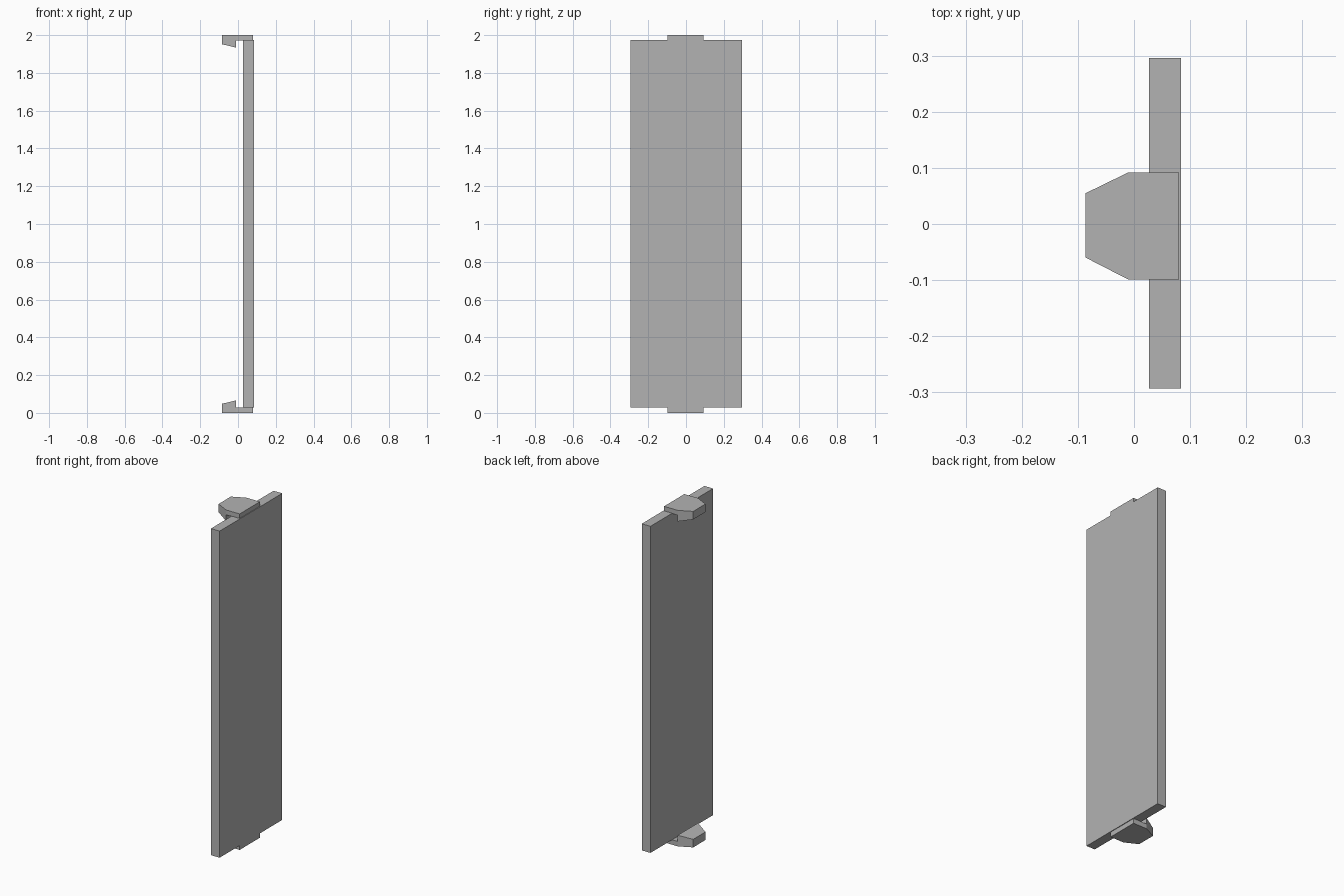
import bpy
import bmesh

cube = bpy.data.objects.get("Cube")
if cube:
    bpy.data.objects.remove(cube, do_unlink=True)

# Single grey material
grey = bpy.data.materials.new("plain_grey")
grey.use_nodes = True
colour = (0.45, 0.45, 0.45, 1)
grey.diffuse_color = colour
grey.node_tree.nodes["Principled BSDF"].inputs["Base Color"].default_value = colour


def finish(name, bm):
    bmesh.ops.recalc_face_normals(bm, faces=bm.faces)
    mesh = bpy.data.meshes.new(name)
    bm.to_mesh(mesh)
    bm.free()
    mesh.materials.append(grey)
    obj = bpy.data.objects.new(name, mesh)
    bpy.context.collection.objects.link(obj)
    return obj


def box(name, low, high):
    bm = bmesh.new()
    bmesh.ops.create_cube(bm, size=1)
    for v in bm.verts:
        v.co = [(a + b) / 2 + c * (b - a) for a, b, c in zip(low, high, v.co)]
    return finish(name, bm)


def clip(name, base_z, direction):
    """Arm across the panel edge, ending in a tapered hook with a sloped lip."""
    tip, heel, back = -0.086, -0.01, 0.08
    profile = [(tip, 0), (heel, 0), (back, 0), (back, 0.029),
               (heel, 0.029), (heel, 0.066), (tip, 0.048)]
    bm = bmesh.new()
    sides = []
    for wide, narrow in ((-0.099, -0.06), (0.092, 0.055)):
        sides.append([bm.verts.new((x, narrow if x == tip else wide,
                                    base_z + direction * h)) for x, h in profile])
    # Side walls: hook part and arm part
    for s in sides:
        bm.faces.new([s[i] for i in (0, 1, 4, 5, 6)])
        bm.faces.new([s[i] for i in (1, 2, 3, 4)])
    # Skin between the two sides
    a, b = sides
    for i in range(len(profile)):
        j = (i + 1) % len(profile)
        bm.faces.new((a[i], a[j], b[j], b[i]))
    return finish(name, bm)


# Flat panel
box("panel", (0.027, -0.293, 0.029), (0.084, 0.296, 1.973))

# Hooked clips at both ends
clip("bottom_clip", 0, 1)
clip("top_clip", 2, -1)
